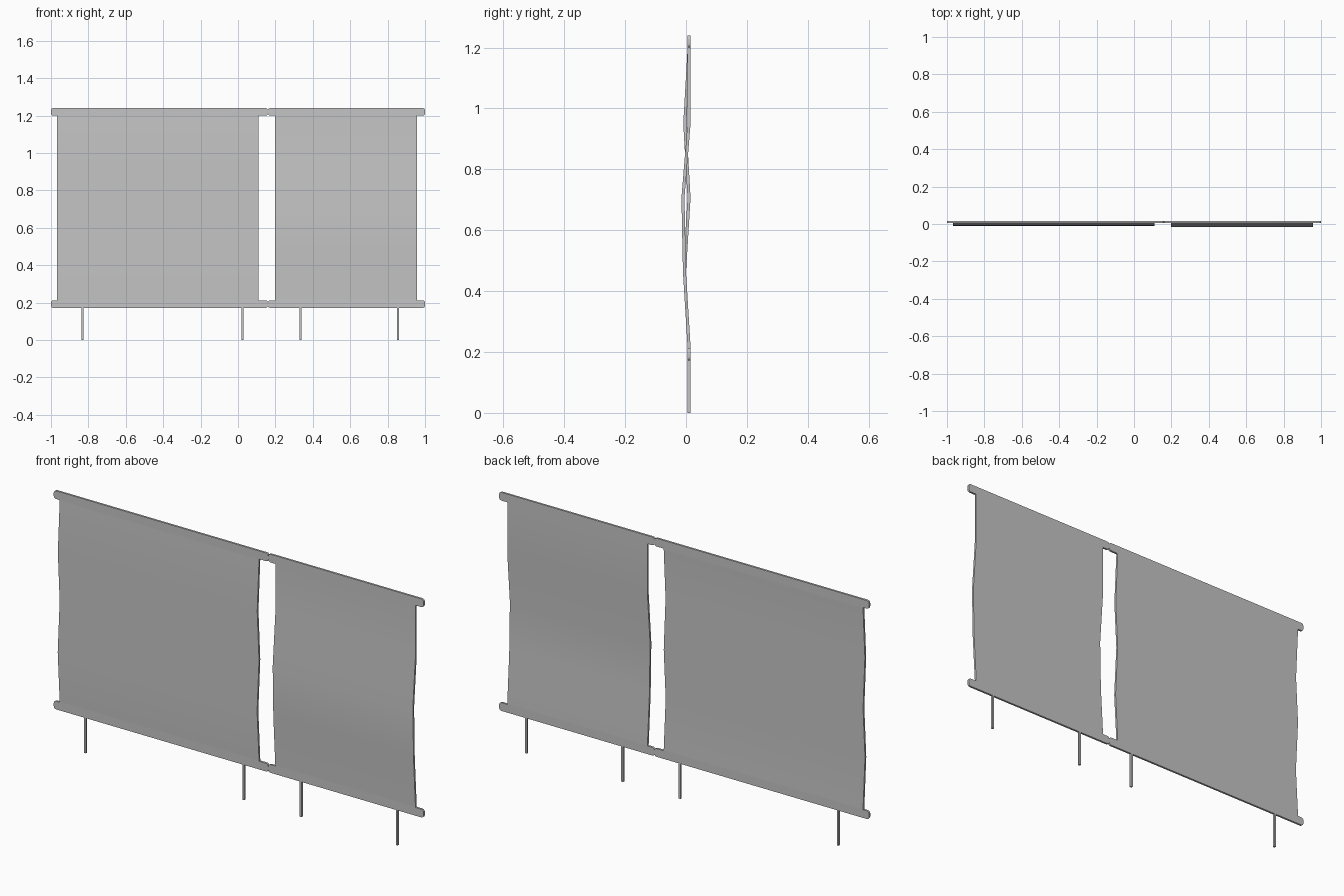
import bpy, bmesh, math
from mathutils import Vector

cube = bpy.data.objects.get("Cube")
if cube:
    bpy.data.objects.remove(cube, do_unlink=True)

# Shared light grey
grey = bpy.data.materials.new("light_grey")
grey.use_nodes = True
grey.diffuse_color = (0.56, 0.56, 0.56, 1)
grey.node_tree.nodes["Principled BSDF"].inputs["Base Color"].default_value = (0.56, 0.56, 0.56, 1)

BACK, THICK = 0.015, 0.01
LOW, HIGH = 0.212, 1.2        # inner edges of the rails
RAIL = 0.04                   # rail height
LIP = 0.006                   # straight cloth beside each rail


def extrude(name, outline, direction):
    """Extrude a closed outline along a direction into a solid."""
    bm = bmesh.new()
    face = bm.faces.new([bm.verts.new(p) for p in outline])
    new = bmesh.ops.extrude_face_region(bm, geom=[face])["geom"]
    bmesh.ops.translate(bm, vec=direction,
                        verts=[v for v in new if isinstance(v, bmesh.types.BMVert)])
    bmesh.ops.recalc_face_normals(bm, faces=bm.faces)
    mesh = bpy.data.meshes.new(name)
    bm.to_mesh(mesh)
    bm.free()
    mesh.materials.append(grey)
    obj = bpy.data.objects.new(name, mesh)
    bpy.context.collection.objects.link(obj)
    bpy.ops.object.select_all(action="DESELECT")
    obj.select_set(True)
    bpy.context.view_layer.objects.active = obj
    bpy.ops.object.shade_smooth_by_angle(angle=math.radians(30))


def rail(name, x0, x1, z0, r=0.012):
    """Flat bar with rounded corners."""
    corners = [(x1 - r, z0 + RAIL - r), (x0 + r, z0 + RAIL - r),
               (x0 + r, z0 + r), (x1 - r, z0 + r)]
    outline = []
    for i, (x, z) in enumerate(corners):
        for k in range(5):
            a = (i + k / 4) * math.pi / 2
            outline.append((x + r * math.cos(a), BACK, z + r * math.sin(a)))
    extrude(name, outline, Vector((0, -THICK, 0)))


def sheet(name, x0, x1, backs):
    """Gently waving cloth; backs are rear offsets from bottom to top."""
    step = (HIGH - LOW - 2 * LIP) / (len(backs) - 1)
    rear = [(x0, y, LOW + LIP + i * step) for i, y in enumerate(backs)]
    rear = [(x0, BACK, LOW)] + rear + [(x0, BACK, HIGH)]
    front = [(x, y - THICK, z) for x, y, z in reversed(rear)]
    extrude(name, rear + front, Vector((x1 - x0, 0, 0)))


def pole(name, x, h=0.005):
    """Thin square post."""
    outline = [(x + sx * h, BACK - h + sy * h, 0)
               for sx, sy in ((-1, -1), (1, -1), (1, 1), (-1, 1))]
    extrude(name, outline, Vector((0, 0, LOW - RAIL)))


# Wide panel on the right, narrow panel on the left
panels = [
    ("wide", -1.0, 0.16, -0.968, 0.11, (BACK, 0.0, BACK, 0.001, BACK), (-0.831, 0.025)),
    ("narrow", 0.16, 1.0, 0.198, 0.956, (BACK, 0.0, -0.005, BACK, BACK), (0.335, 0.855)),
]
for label, r0, r1, s0, s1, wave, poles in panels:
    rail(label + "_top_rail", r0, r1, HIGH)
    rail(label + "_bottom_rail", r0, r1, LOW - RAIL)
    sheet(label + "_cloth", s0, s1, wave)
    for side, x in zip(("right", "left"), poles):
        pole(label + "_" + side + "_pole", x)
